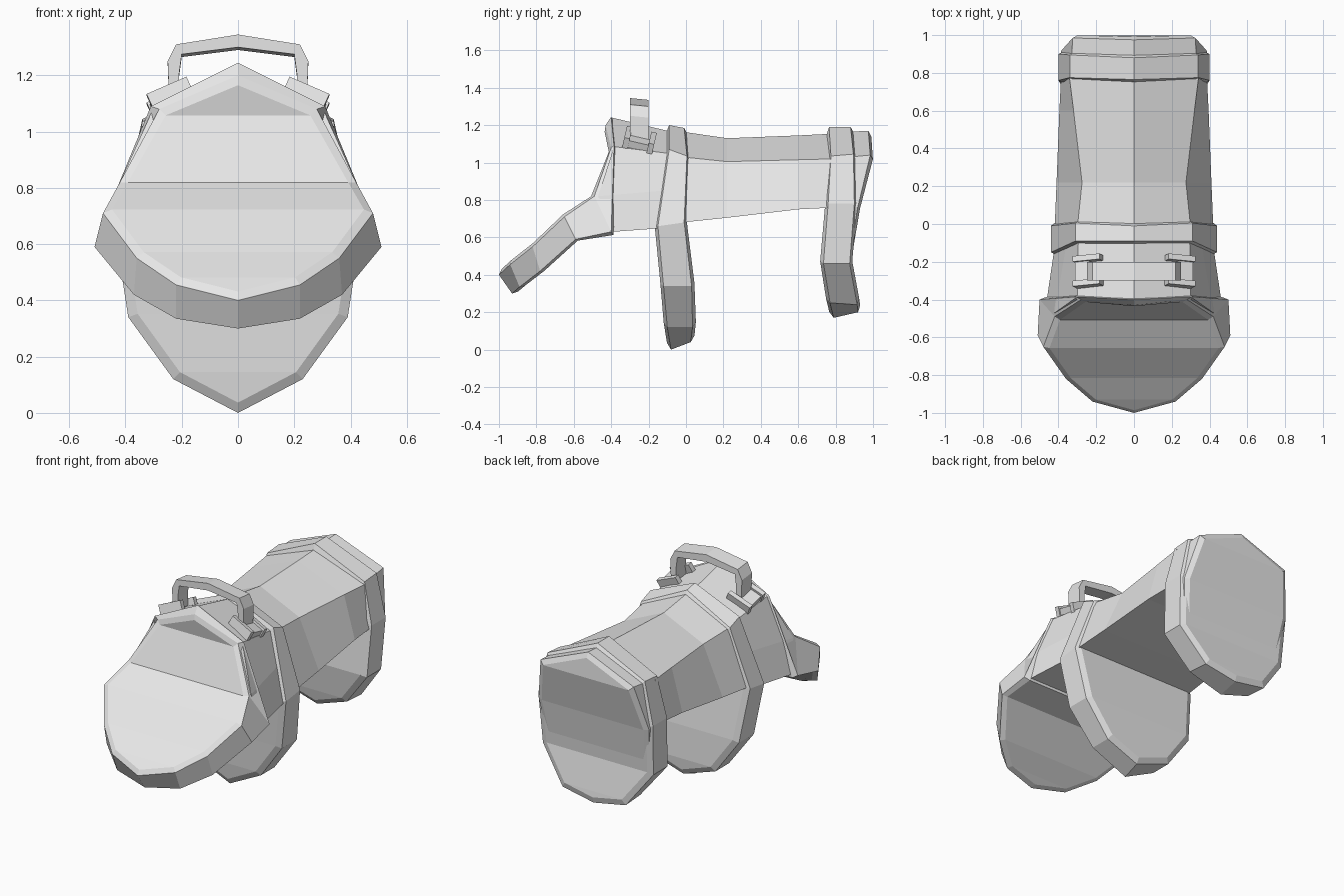
import bpy
import bmesh
from math import radians
from mathutils import Matrix, Vector

cube = bpy.data.objects.get("Cube")
if cube:
    bpy.data.objects.remove(cube, do_unlink=True)

GREY = (0.8, 0.8, 0.8, 1.0)
grey = bpy.data.materials.new("plain_grey")
grey.use_nodes = True
grey.diffuse_color = GREY
grey.node_tree.nodes["Principled BSDF"].inputs["Base Color"].default_value = GREY


def finish(name, bm):
    bmesh.ops.recalc_face_normals(bm, faces=bm.faces)
    mesh = bpy.data.meshes.new(name)
    bm.to_mesh(mesh)
    bm.free()
    mesh.materials.append(grey)
    obj = bpy.data.objects.new(name, mesh)
    bpy.context.collection.objects.link(obj)
    return obj


def face(bm, verts):
    unique = list(dict.fromkeys(verts))
    return bm.faces.new(unique) if len(unique) > 2 else None


def shell(name, rings, rim=0.0):
    """Loft mirrored half outlines (top to bottom) and cap both ends in rows."""
    bm = bmesh.new()
    halves = []
    for ring in rings:
        left = [bm.verts.new(p) for p in ring]
        right = [v if v.co.x == 0 else bm.verts.new((-v.co.x, v.co.y, v.co.z)) for v in left]
        halves.append((left, right))
    rows = range(len(rings[0]) - 1)
    for (la, ra), (lb, rb) in zip(halves, halves[1:]):
        for i in rows:
            face(bm, [la[i], la[i + 1], lb[i + 1], lb[i]])
            face(bm, [ra[i], ra[i + 1], rb[i + 1], rb[i]])
        if la[-1] != ra[-1]:
            face(bm, [la[-1], ra[-1], rb[-1], lb[-1]])
    caps = []
    for left, right in (halves[0], halves[-1]):
        caps.append([face(bm, [left[i], left[i + 1], right[i + 1], right[i]]) for i in rows])
    bmesh.ops.recalc_face_normals(bm, faces=bm.faces)
    if rim:
        # Softly raised centre leaves a sloping rim around each cap
        for cap in caps:
            bmesh.ops.inset_region(bm, faces=[f for f in cap if f], thickness=rim,
                                   depth=rim * 0.45, use_even_offset=True)
    return finish(name, bm)


# Front body, between the chest flap and the middle band
shell("front_body", [
    [(0, -0.395, 1.24), (0.30, -0.385, 1.085), (0.42, -0.47, 0.82), (0.46, -0.39, 0.63)],
    [(0, -0.10, 1.17), (0.295, -0.10, 1.05), (0.36, -0.12, 0.85), (0.42, -0.12, 0.65)],
])

# Long saddle body with a slight waist
shell("rear_body", [
    [(0, -0.02, 1.165), (0.30, -0.02, 1.03), (0.42, -0.02, 0.68)],
    [(0, 0.22, 1.13), (0.275, 0.22, 1.005), (0.41, 0.22, 0.705)],
    [(0, 0.60, 1.145), (0.32, 0.60, 1.015), (0.395, 0.60, 0.75)],
    [(0, 0.80, 1.155), (0.345, 0.80, 1.02), (0.385, 0.80, 0.76)],
])

# Folded chest flap
shell("chest_flap", [
    [(0, -0.43, 1.20), (0.28, -0.40, 1.08), (0.42, -0.49, 0.82), (0.48, -0.65, 0.71),
     (0.36, -0.82, 0.55), (0.22, -0.94, 0.455), (0, -1.0, 0.40)],
    [(0, -0.40, 1.245), (0.31, -0.385, 1.09), (0.50, -0.40, 0.63), (0.51, -0.59, 0.59),
     (0.37, -0.78, 0.42), (0.22, -0.89, 0.335), (0, -0.93, 0.30)],
], rim=0.03)

# Middle and rear bands, each hanging down into a rounded flap
shell("middle_band", [
    [(0, -0.09, 1.20), (0.31, -0.09, 1.07), (0.44, -0.15, 0.66),
     (0.39, -0.12, 0.34), (0.23, -0.10, 0.12), (0, -0.08, 0)],
    [(0, -0.01, 1.185), (0.31, 0.005, 1.035), (0.44, -0.01, 0.68),
     (0.39, 0.03, 0.34), (0.23, 0.035, 0.12), (0, 0.025, 0.04)],
], rim=0.035)
shell("rear_band", [
    [(0, 0.765, 1.19), (0.34, 0.775, 1.035), (0.40, 0.76, 0.78),
     (0.385, 0.735, 0.46), (0.22, 0.77, 0.25), (0, 0.79, 0.17)],
    [(0, 0.88, 1.19), (0.34, 0.895, 1.045), (0.40, 0.90, 0.78),
     (0.385, 0.875, 0.46), (0.22, 0.915, 0.24), (0, 0.92, 0.20)],
], rim=0.035)

# Wedge shaped plate closing the rear end
shell("rear_plate", [
    [(0, 0.88, 1.165), (0.33, 0.88, 1.03), (0.39, 0.88, 0.77), (0.36, 0.86, 0.50)],
    [(0, 0.975, 1.17), (0.325, 0.985, 1.04), (0.385, 0.918, 0.76), (0.35, 0.87, 0.48)],
], rim=0.03)

# Grab handle: flat strip bent over the ridge
outer = [(0.245, 1.12), (0.25, 1.25), (0.22, 1.31), (0, 1.345)]
inner = [(0.21, 1.12), (0.21, 1.20), (0.20, 1.275), (0, 1.30)]
outer += [(-x, z) for x, z in reversed(outer[:-1])]
inner += [(-x, z) for x, z in reversed(inner[:-1])]
bm = bmesh.new()
loops = []
for (xo, zo), (xi, zi) in zip(outer, inner):
    loops.append([bm.verts.new(p) for p in (
        (xo, -0.30, zo), (xo, -0.20, zo - 0.01), (xi, -0.20, zi - 0.01), (xi, -0.30, zi))])
for a, b in zip(loops, loops[1:]):
    for i in range(4):
        j = (i + 1) % 4
        bm.faces.new((a[i], a[j], b[j], b[i]))
bm.faces.new(loops[0])
bm.faces.new(loops[-1])
finish("grab_handle", bm)

# Brackets holding the handle on the roof slopes: one plate and two bars
for side, label in ((1, "left"), (-1, "right")):
    tilt = Matrix.Rotation(radians(-13), 4, "X") @ Matrix.Rotation(radians(24 * side), 4, "Y")
    place = Matrix.Translation((0.24 * side, -0.25, 1.115)) @ tilt
    bm = bmesh.new()
    for centre, size in (((0.03, 0, 0), (0.08, 0.13, 0.04)),
                         ((0, 0.067, 0.005), (0.155, 0.03, 0.06)),
                         ((0, -0.067, 0.005), (0.155, 0.03, 0.06))):
        local = Matrix.Translation(Vector((centre[0] * side, centre[1], centre[2])))
        bmesh.ops.create_cube(bm, size=1, matrix=place @ local @ Matrix.Diagonal((*size, 1)))
    finish(label + "_handle_bracket", bm)
